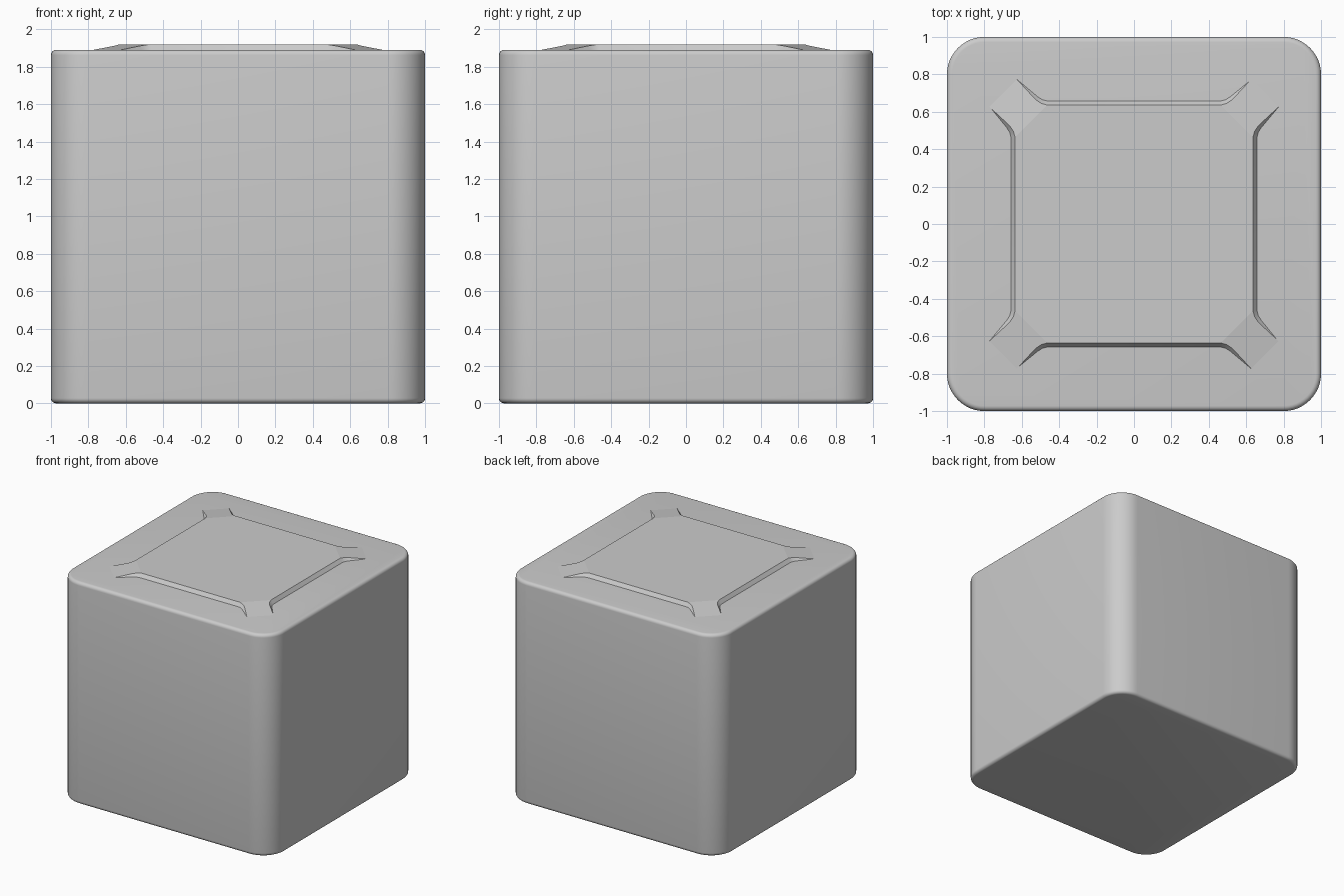
import bpy, bmesh
from math import radians

if "Cube" in bpy.data.objects:
    bpy.data.objects.remove(bpy.data.objects["Cube"])

BODY_TOP, PANEL_TOP = 1.89, 1.92


def add_object(name, bm):
    bmesh.ops.recalc_face_normals(bm, faces=bm.faces)
    mesh = bpy.data.meshes.new(name)
    bm.to_mesh(mesh)
    bm.free()
    ob = bpy.data.objects.new(name, mesh)
    bpy.context.collection.objects.link(ob)
    bpy.ops.object.select_all(action='DESELECT')
    bpy.context.view_layer.objects.active = ob
    ob.select_set(True)
    return ob


# Rounded block body: large vertical corner radius, small rim radius
bm = bmesh.new()
bmesh.ops.create_cube(bm, size=2)
for v in bm.verts:
    v.co.z = BODY_TOP if v.co.z > 0 else 0
upright = [e for e in bm.edges if abs(e.verts[0].co.z - e.verts[1].co.z) > 1]
bmesh.ops.bevel(bm, geom=upright, offset=0.2, segments=12, profile=0.5, affect='EDGES')
rim = [e for e in bm.edges if abs(e.verts[0].co.z - e.verts[1].co.z) < 0.01]
bmesh.ops.bevel(bm, geom=rim, offset=0.028, segments=5, profile=0.5, affect='EDGES')
add_object("block_body", bm)
bpy.ops.object.shade_smooth_by_angle(angle=radians(30))

# Raised lid panel: flared corners ramp down to the body top
upper = [(0.636, 0.465), (0.645, 0.495), (0.664, 0.525), (0.773, 0.626)]
lower = [(0.66, 0.465), (0.665, 0.488), (0.682, 0.514), (0.773, 0.626)]
RAMP_START, RAMP_END = 1.101, 1.399


def corner_loops(half):
    corner = half + [(y, x) for x, y in reversed(half)]
    loops = []
    for _ in range(4):
        loops.append(corner)
        corner = [(-y, x) for x, y in corner]
    return loops


def ramp_z(x, y):
    t = (abs(x) + abs(y) - RAMP_START) / (RAMP_END - RAMP_START)
    return PANEL_TOP - (PANEL_TOP - BODY_TOP) * min(max(t, 0), 1)


bm = bmesh.new()
tops = [[bm.verts.new((x, y, ramp_z(x, y))) for x, y in c] for c in corner_loops(upper)]
bases = [[bm.verts.new((x, y, BODY_TOP - 0.002)) for x, y in c] for c in corner_loops(lower)]
for corner in tops:
    bm.faces.new(corner)
bm.faces.new([v for c in tops for v in (c[0], c[-1])])
top_ring, base_ring = sum(tops, []), sum(bases, [])
for i in range(len(top_ring)):
    j = (i + 1) % len(top_ring)
    bm.faces.new((base_ring[i], base_ring[j], top_ring[j], top_ring[i]))
bm.faces.new(base_ring[::-1])
add_object("raised_panel", bm)
bpy.ops.object.shade_smooth_by_angle(angle=radians(30))
for p in bpy.context.object.data.polygons:
    if p.normal.z > 0.9:
        p.use_smooth = False
